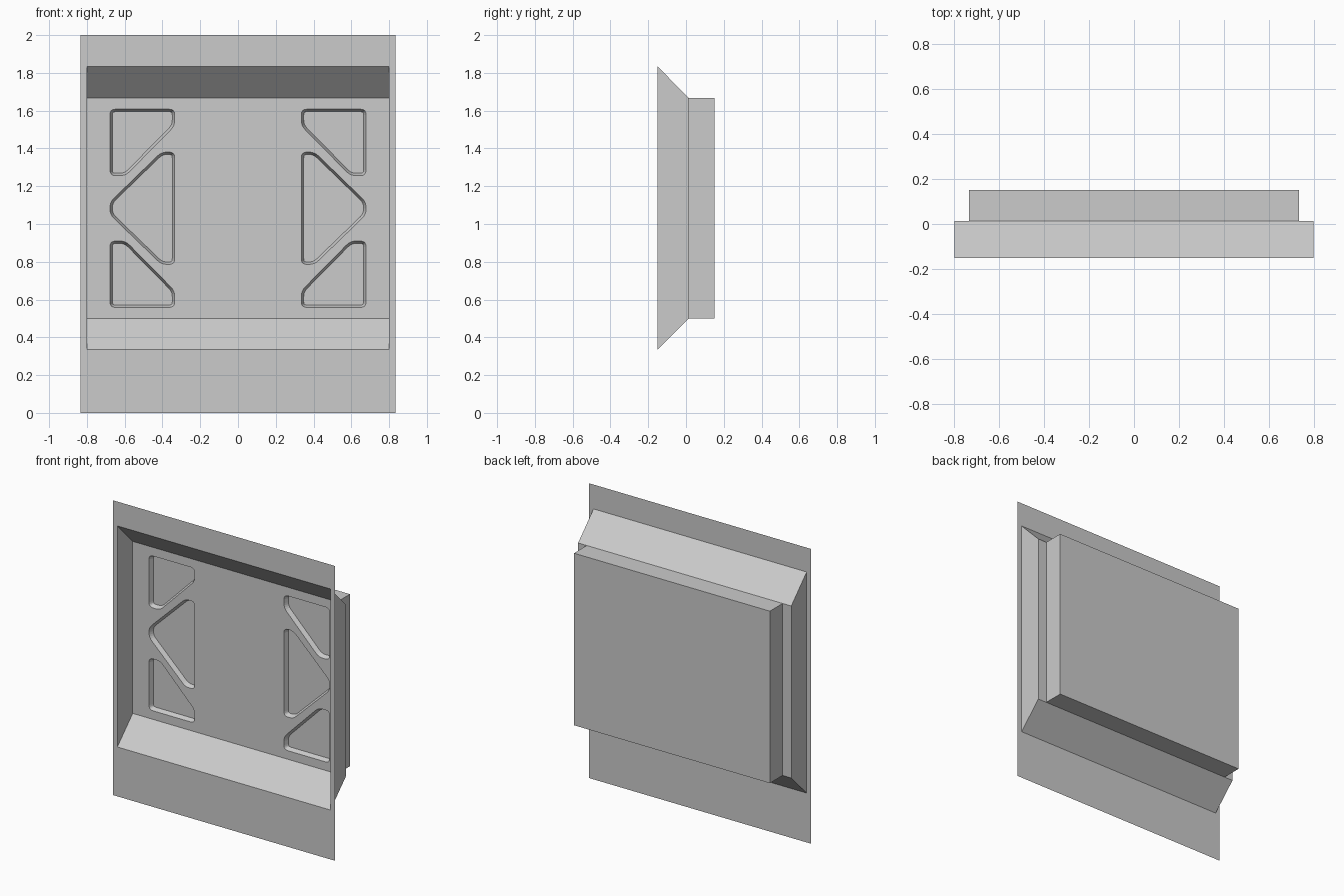
import bpy
import bmesh
from mathutils import Vector

cube = bpy.data.objects.get("Cube")
if cube:
    bpy.data.objects.remove(cube, do_unlink=True)

FRONT, FLOOR, BACK = -0.151, 0.014, 0.151
MID_Z = 1.083

grey = bpy.data.materials.new("plain_grey")
grey.use_nodes = True
COLOUR = (0.6, 0.6, 0.6, 1)
grey.diffuse_color = COLOUR
grey.node_tree.nodes["Principled BSDF"].inputs["Base Color"].default_value = COLOUR


def finish(name, bm):
    mesh = bpy.data.meshes.new(name)
    bm.to_mesh(mesh)
    bm.free()
    mesh.materials.append(grey)
    obj = bpy.data.objects.new(name, mesh)
    bpy.context.collection.objects.link(obj)
    return obj


def rect(bm, x, z0, z1, y):
    return [bm.verts.new(p) for p in ((-x, y, z0), (x, y, z0), (x, y, z1), (-x, y, z1))]


def band(bm, a, b):
    """Quads joining two four-cornered loops."""
    for i in range(4):
        j = (i + 1) % 4
        bm.faces.new((a[i], a[j], b[j], b[i]))


def rounded(points, radius=0.03, steps=4):
    """Round each corner of a convex outline with a short curve."""
    result = []
    for i, p in enumerate(points):
        corner = Vector(p)
        a = corner + (Vector(points[i - 1]) - corner).normalized() * radius
        b = corner + (Vector(points[(i + 1) % len(points)]) - corner).normalized() * radius
        for s in range(steps + 1):
            t = s / steps
            result.append(a * (1 - t) ** 2 + corner * 2 * t * (1 - t) + b * t * t)
    return result


# Front sheet with a rectangular opening
bm = bmesh.new()
band(bm, rect(bm, 0.833, 0, 2, FRONT), rect(bm, 0.8, 0.335, 1.835, FRONT))
finish("front_panel", bm)

# Recess walls: sloped top and bottom, straight sides
bm = bmesh.new()
band(bm, rect(bm, 0.8, 0.335, 1.835, FRONT), rect(bm, 0.8, 0.5, 1.667, FLOOR))
finish("recess_walls", bm)

# Pocket outlines on one side; the lower one mirrors the upper one
upper = [(-0.678, 1.608), (-0.335, 1.608), (-0.335, 1.52), (-0.595, 1.256), (-0.678, 1.256)]
middle = [(-0.405, 1.381), (-0.335, 1.381), (-0.335, 0.786),
          (-0.405, 0.786), (-0.678, 1.05), (-0.678, 1.116)]
lower = [(x, 2 * MID_Z - z) for x, z in upper]

# Recess floor, filled around the pocket outlines
bm = bmesh.new()
rim = rect(bm, 0.8, 0.5, 1.667, FLOOR)
edges = [bm.edges.new((rim[i - 1], rim[i])) for i in range(4)]
loops = []
for outline in (upper, middle, lower):
    for side in (1, -1):
        loop = [bm.verts.new((side * p.x, FLOOR, p.y)) for p in rounded(outline)]
        edges += [bm.edges.new((loop[i - 1], loop[i])) for i in range(len(loop))]
        loops.append(loop)
bmesh.ops.triangle_fill(bm, use_beauty=True, edges=edges, normal=(0, -1, 0))

# Shallow tapered pockets
pockets = [bm.faces.new(loop) for loop in loops]
bm.normal_update()
for face in bm.faces:
    if face.normal.y > 0:
        face.normal_flip()
bmesh.ops.inset_individual(bm, faces=pockets, thickness=0.013, depth=-0.03, use_even_offset=True)
finish("recess_floor_with_pockets", bm)

# Rear housing behind the recess
bm = bmesh.new()
near = rect(bm, 0.735, 0.5, 1.667, FLOOR)
far = rect(bm, 0.735, 0.5, 1.667, BACK)
band(bm, near, far)
bm.faces.new(far)
bmesh.ops.recalc_face_normals(bm, faces=bm.faces[:])
finish("rear_housing", bm)
